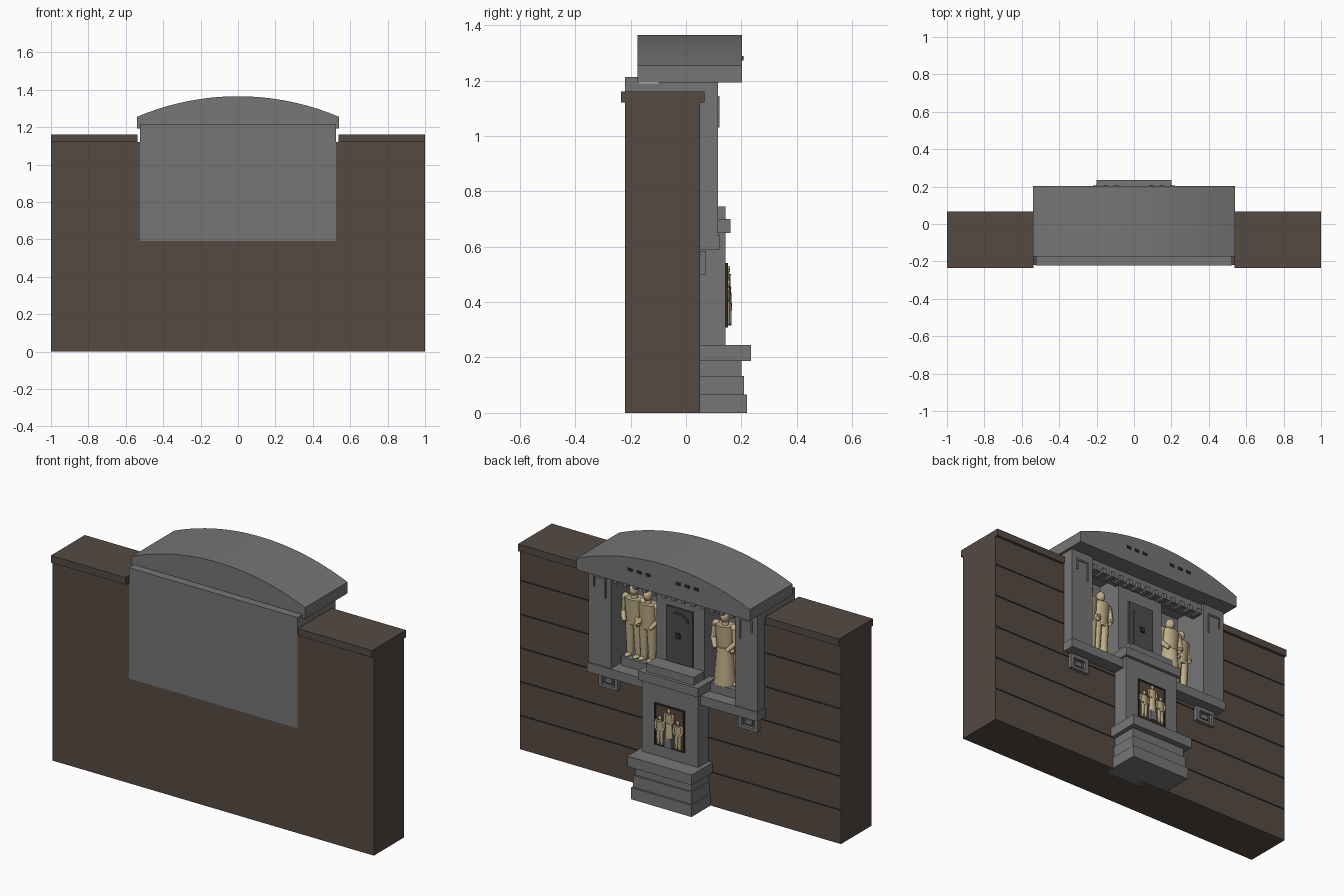
import bpy, bmesh, math
from mathutils import Matrix, Vector

if "Cube" in bpy.data.objects:
    bpy.data.objects.remove(bpy.data.objects["Cube"], do_unlink=True)


def material(name, rgb):
    m = bpy.data.materials.new(name)
    m.use_nodes = True
    m.diffuse_color = (*rgb, 1)
    m.node_tree.nodes["Principled BSDF"].inputs["Base Color"].default_value = (*rgb, 1)
    return m


STONE = material("grey stone", (0.18, 0.18, 0.18))
BROWN = material("brown wall", (0.09, 0.068, 0.055))
SEAM = material("dark seam", (0.03, 0.023, 0.019))
SLATE = material("dark slate", (0.075, 0.075, 0.077))
RUST = material("rust brown", (0.1, 0.06, 0.045))
GOLD = material("pale gold", (0.52, 0.42, 0.25))


def finish(name, bm, mat, smooth=False):
    bmesh.ops.recalc_face_normals(bm, faces=bm.faces)
    me = bpy.data.meshes.new(name)
    bm.to_mesh(me)
    bm.free()
    me.materials.append(mat)
    ob = bpy.data.objects.new(name, me)
    bpy.context.collection.objects.link(ob)
    if smooth:
        bpy.ops.object.select_all(action="DESELECT")
        bpy.context.view_layer.objects.active = ob
        ob.select_set(True)
        bpy.ops.object.shade_smooth_by_angle(angle=math.radians(40))
    return ob


def boxes(name, mat, *extents):
    """Each extent is ((x0, x1), (y0, y1), (z0, z1))."""
    bm = bmesh.new()
    for ext in extents:
        mid = Vector([(a + b) / 2 for a, b in ext])
        size = [abs(b - a) for a, b in ext]
        bmesh.ops.create_cube(bm, size=1, matrix=Matrix.Translation(mid) @ Matrix.Diagonal((*size, 1)))
    return finish(name, bm, mat)


def sides(*ext):
    """The same extent on both sides of the centre."""
    (a, b), y, z = ext
    return [((a, b), y, z), ((-b, -a), y, z)]


def prism(name, mat, outline, y0, y1, smooth=False):
    """Extrude an x-z outline along y."""
    bm = bmesh.new()
    face = bm.faces.new([bm.verts.new((x, y0, z)) for x, z in outline])
    out = bmesh.ops.extrude_face_region(bm, geom=[face])
    bmesh.ops.translate(bm, vec=(0, y1 - y0, 0),
                        verts=[v for v in out["geom"] if isinstance(v, bmesh.types.BMVert)])
    return finish(name, bm, mat, smooth)


def arch(half, z0, spring, rise, n=14):
    pts = [(half * math.cos(math.pi * i / n), spring + rise * math.sin(math.pi * i / n)) for i in range(n + 1)]
    return [(half, z0)] + pts + [(-half, z0)]


# Wall with a notch for the shrine, its copings and the seams on the +y face
prism("wall", BROWN, [(-1, 0), (1, 0), (1, 1.12), (0.525, 1.12), (0.525, 0.59),
                      (-0.525, 0.59), (-0.525, 1.12), (-1, 1.12)], -0.22, 0.05)
boxes("wall_coping", BROWN, *sides((0.537, 1), (-0.235, 0.066), (1.12, 1.16)))
for i in range(1, 6):
    z = 0.19 * i
    inner = 0.53 if z > 0.58 else 0.17
    boxes("wall_seam", SEAM, *sides((inner, 0.998), (0.045, 0.053), (z - 0.003, z + 0.003)))

# Shrine shell
boxes("shrine_back", STONE, ((-0.525, 0.525), (-0.221, -0.172), (0.59, 1.213)),
      ((-0.525, 0.525), (-0.172, -0.1), (0.59, 1.19)))
boxes("pillars", STONE, *sides((0.385, 0.525), (-0.1, 0.115), (0.64, 1.195)))
boxes("ledge", STONE, ((-0.53, 0.53), (-0.1, 0.122), (0.59, 0.642)))
boxes("lintel", STONE, ((-0.385, 0.385), (0.03, 0.1), (1.135, 1.195)))
boxes("dentils", STONE, *[((x - 0.012, x + 0.012), (0.06, 0.115), (1.125, 1.155))
                          for x in [-0.36 + 0.06 * i for i in range(13)]])
boxes("pillar_trim", STONE, *sides((0.415, 0.495), (0.11, 0.121), (1.135, 1.145)),
      *sides((0.415, 0.423), (0.11, 0.121), (1.03, 1.14)),
      *sides((0.487, 0.495), (0.11, 0.121), (1.08, 1.14)))

# Curved roof with small vents
HALF, RISE = 0.54, 0.11
R = (HALF ** 2 + RISE ** 2) / (2 * RISE)
ang = math.asin(HALF / R)
curve = [(R * math.sin(t), 1.365 - R + R * math.cos(t)) for t in [ang - 2 * ang * i / 32 for i in range(33)]]
prism("roof", STONE, [(-HALF, 1.192), (HALF, 1.192)] + curve, -0.175, 0.203, True)
for x in (0.094, 0.15, 0.206):
    boxes("roof_vents", SEAM, *sides((x - 0.014, x + 0.014), (0.2, 0.207), (1.272, 1.288)))

# Square lamp frames under the ledge
for s in (-1, 1):
    c = 0.435 * s
    boxes("bracket_frame", STONE, ((c - 0.06, c + 0.06), (0.045, 0.072), (0.565, 0.585)),
          ((c - 0.06, c + 0.06), (0.045, 0.072), (0.5, 0.515)),
          ((c - 0.06, c - 0.04), (0.045, 0.072), (0.5, 0.58)),
          ((c + 0.04, c + 0.06), (0.045, 0.072), (0.5, 0.58)))
    boxes("bracket_inset", SLATE, ((c - 0.04, c + 0.04), (0.045, 0.055), (0.515, 0.565)))
    boxes("bracket_stud", STONE, ((c - 0.02, c + 0.02), (0.05, 0.064), (0.527, 0.553)))

# Stepped pedestal
for name, half, y, z0, z1 in (
        ("plinth_foot", 0.188, 0.22, 0, 0.066), ("plinth_middle", 0.182, 0.21, 0.066, 0.133),
        ("plinth_neck", 0.175, 0.2, 0.133, 0.187), ("plinth_slab", 0.2, 0.235, 0.187, 0.245),
        ("pedestal_shaft", 0.175, 0.142, 0.245, 0.65), ("pedestal_cap", 0.187, 0.16, 0.65, 0.7),
        ("pedestal_step", 0.148, 0.142, 0.7, 0.745)):
    boxes(name, STONE, ((-half, half), (0.0, y), (z0, z1)))

# Centre block with an arched door panel
boxes("centre_block", STONE, ((-0.15, 0.15), (-0.1, 0.05), (0.64, 1.19)))
boxes("door_panel", SLATE, ((-0.082, 0.082), (0.045, 0.06), (0.75, 1.06)))
prism("door_arch_border", RUST, arch(0.062, 0.775, 0.985, 0.055), 0.055, 0.063)
prism("door_arch", SLATE, arch(0.055, 0.782, 0.98, 0.05), 0.055, 0.066)
boxes("door_boss", SEAM, ((-0.013, 0.013), (0.06, 0.074), (0.895, 0.925)))


def statue(name, loc, height, robed=False, flat=1.0):
    """A standing figure about one unit tall before scaling."""
    bm = bmesh.new()
    base = Matrix.Translation(loc) @ Matrix.Diagonal((height, height * flat, height, 1))

    def limb(a, b, r1, r2, depth=1.0):
        a, b = Vector(a), Vector(b)
        turn = (b - a).to_track_quat("Z", "Y").to_matrix().to_4x4()
        bmesh.ops.create_cone(bm, cap_ends=True, segments=12, radius1=r1, radius2=r2, depth=(b - a).length,
                              matrix=base @ Matrix.Diagonal((1, depth, 1, 1)) @ Matrix.Translation((a + b) / 2) @ turn)

    def ball(p, size):
        bmesh.ops.create_uvsphere(bm, u_segments=12, v_segments=8, radius=1,
                                  matrix=base @ Matrix.Translation(p) @ Matrix.Diagonal((*size, 1)))

    if robed:
        limb((0, 0, 0), (0, 0, 0.52), 0.15, 0.11)
    for s in (-1, 1):
        if not robed:
            limb((s * 0.065, 0, 0), (s * 0.06, 0, 0.5), 0.045, 0.075)
            ball((s * 0.065, 0.04, 0.02), (0.04, 0.08, 0.025))
        limb((s * 0.15, 0, 0.8), (s * 0.17, 0.02, 0.6), 0.045, 0.038)
        limb((s * 0.17, 0.02, 0.6), (s * 0.09, 0.1, 0.5), 0.038, 0.028)
        ball((s * 0.14, 0, 0.8), (0.055, 0.055, 0.05))
    limb((0, 0, 0.46), (0, 0, 0.82), 0.11, 0.145, 0.7)
    limb((0, 0, 0.8), (0, 0, 0.89), 0.05, 0.04)
    ball((0, 0.01, 0.93), (0.06, 0.07, 0.078))
    return finish(name, bm, GOLD, True)


# Statues standing in the two niches
boxes("statue_base", STONE, *sides((0.17, 0.37), (-0.08, 0.05), (0.64, 0.69)))
statue("statue_left_inner", (0.235, 0.0, 0.69), 0.39)
statue("statue_left_outer", (0.32, 0.0, 0.69), 0.4)
statue("statue_right_robed", (-0.245, 0.0, 0.69), 0.4, True)
statue("statue_right_outer", (-0.335, -0.02, 0.69), 0.37)

# Relief on the pedestal
boxes("relief_plate", RUST, ((-0.09, 0.09), (0.14, 0.147), (0.31, 0.54)))
boxes("relief_frame", SEAM, *sides((0.084, 0.092), (0.14, 0.151), (0.308, 0.542)),
      ((-0.09, 0.09), (0.14, 0.151), (0.534, 0.542)), ((-0.09, 0.09), (0.14, 0.151), (0.308, 0.316)))
statue("relief_middle", (0, 0.152, 0.37), 0.16, True, 0.6)
boxes("relief_pedestal", STONE, ((-0.022, 0.022), (0.145, 0.165), (0.316, 0.37)))
for s in (-1, 1):
    statue("relief_side", (0.056 * s, 0.152, 0.318), 0.16, False, 0.6)
